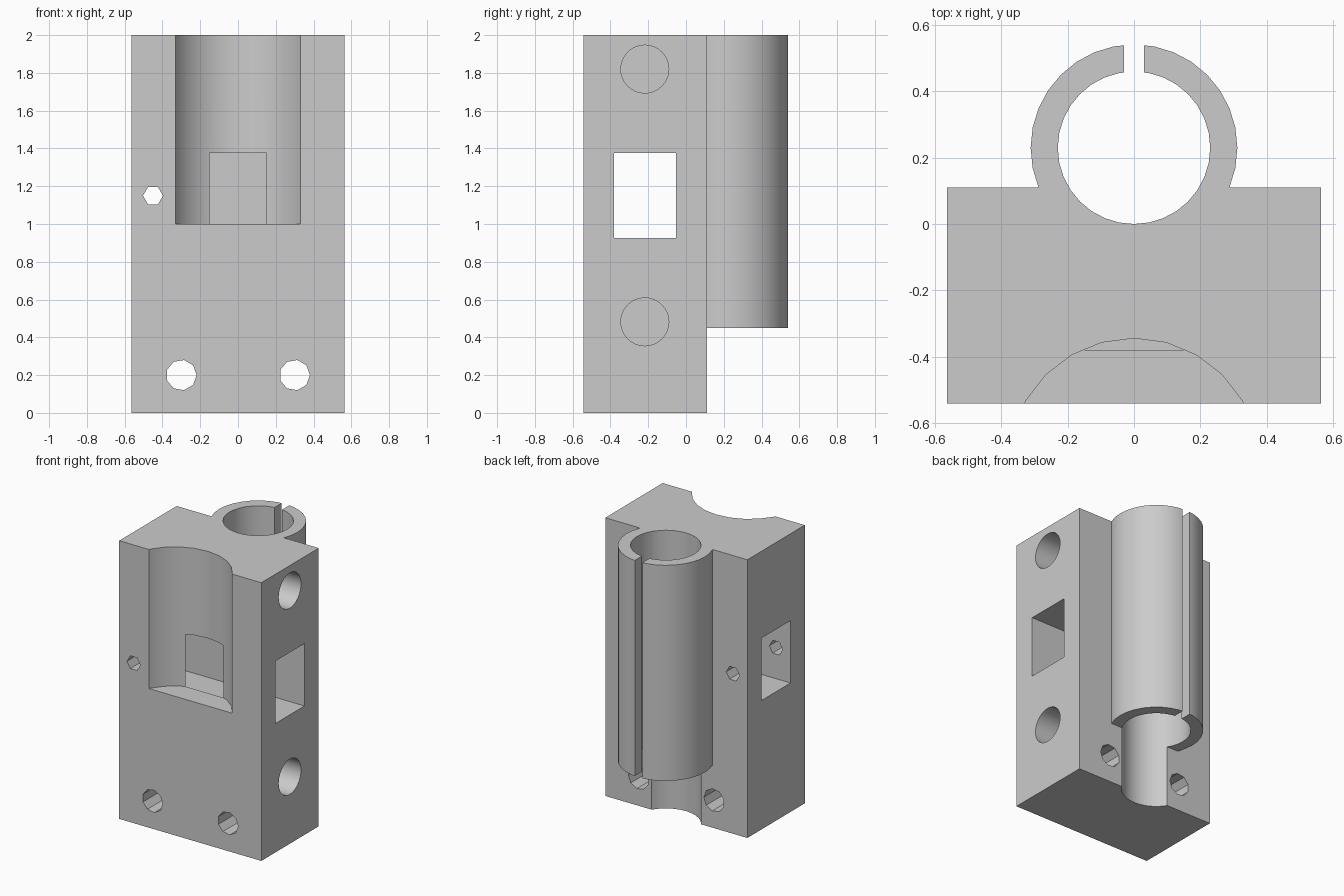
import bpy
from math import pi, radians
from mathutils import Matrix

cube = bpy.data.objects.get("Cube")
if cube:
    bpy.data.objects.remove(cube, do_unlink=True)

grey = bpy.data.materials.new("plain grey")
grey.use_nodes = True
colour = (0.6, 0.6, 0.6, 1)
grey.diffuse_color = colour
grey.node_tree.nodes["Principled BSDF"].inputs["Base Color"].default_value = colour


def box(name, x, y, z):
    """Box from (low, high) pairs."""
    spans = (x, y, z)
    bpy.ops.mesh.primitive_cube_add(size=1, location=[(a + b) / 2 for a, b in spans])
    ob = bpy.context.object
    ob.name = name
    ob.data.transform(Matrix.Diagonal([b - a for a, b in spans] + [1]))
    ob.data.materials.append(grey)
    return ob


def rod(name, axis, centre, radius, span, sides):
    """Cylinder along an axis; centre holds the other two coordinates."""
    middle = sum(span) / 2
    if axis == "x":
        loc, rot = (middle, *centre), (0, pi / 2, 0)
    elif axis == "y":
        loc, rot = (centre[0], middle, centre[1]), (pi / 2, pi / 2, 0)
    else:
        loc, rot = (*centre, middle), (0, 0, 0)
    bpy.ops.mesh.primitive_cylinder_add(vertices=sides, radius=radius,
                                        depth=span[1] - span[0], location=loc, rotation=rot)
    ob = bpy.context.object
    ob.name = name
    ob.data.materials.append(grey)
    return ob


def combine(target, tool, operation):
    mod = target.modifiers.new(tool.name, "BOOLEAN")
    mod.operation, mod.solver, mod.object = operation, "EXACT", tool
    bpy.context.view_layer.objects.active = target
    bpy.ops.object.modifier_apply(modifier=mod.name)
    bpy.data.objects.remove(tool, do_unlink=True)


# Main block with the clamp tube on its back
body = box("carriage_block", (-0.565, 0.565), (-0.542, 0.11), (0, 2))
combine(body, rod("clamp_tube", "z", (0, 0.23), 0.312, (0.45, 2), 32), "UNION")

through = (-0.8, 0.8)
cutters = [
    # Rod bore and clamp slit
    rod("bore", "z", (0, 0.23), 0.23, (-0.1, 2.1), 32),
    box("slit", (-0.03, 0.03), (0.23, 0.7), (0.3, 2.1)),
    # Curved recess in the front, and the cross window that meets it
    rod("front_recess", "z", (0, -0.722), 0.377, (1, 2.1), 24),
    box("side_window", through, (-0.38, -0.052), (0.927, 1.375)),
    # Small screw hole beside the window
    rod("small_hole", "y", (-0.45, 1.15), 0.053, through, 6),
]
# Mounting holes, front to back
for x in (-0.3, 0.3):
    cutters.append(rod("mounting_hole", "y", (x, 0.2), 0.081, through, 9))
# Blind round pockets in one side
for z in (0.482, 1.82):
    cutters.append(rod("round_pocket", "x", (-0.218, z), 0.127, (0.16, 0.8), 32))
for cutter in cutters:
    combine(body, cutter, "DIFFERENCE")

bpy.ops.object.select_all(action="DESELECT")
body.select_set(True)
bpy.context.view_layer.objects.active = body
bpy.ops.object.shade_smooth_by_angle(angle=radians(30))
